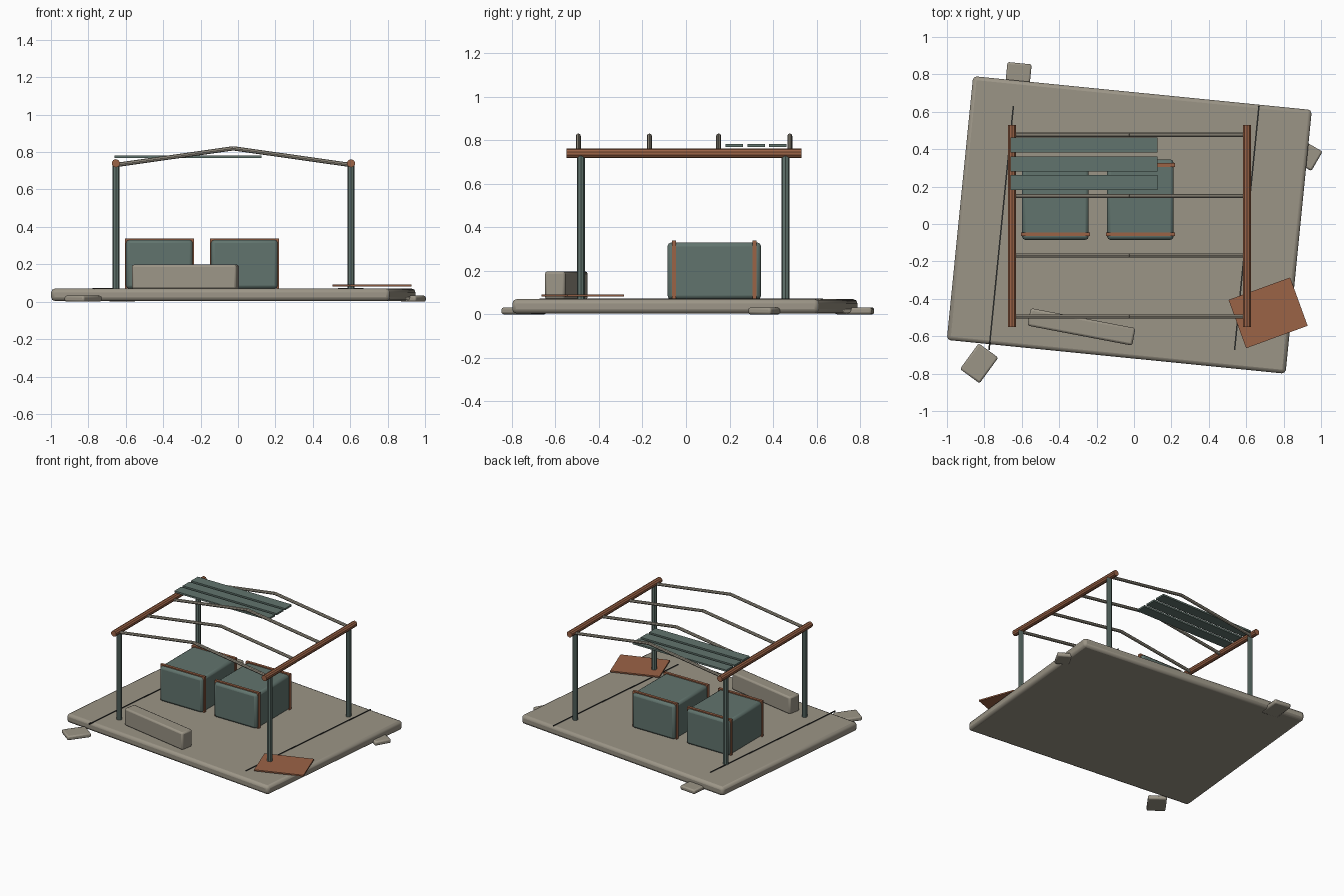
import bpy
from math import radians
from mathutils import Vector

cube = bpy.data.objects.get("Cube")
if cube:
    bpy.data.objects.remove(cube, do_unlink=True)


def material(name, rgb):
    m = bpy.data.materials.new(name)
    m.use_nodes = True
    m.diffuse_color = (*rgb, 1)
    m.node_tree.nodes["Principled BSDF"].inputs["Base Color"].default_value = (*rgb, 1)
    return m


concrete = material("concrete", (0.33, 0.30, 0.24))
green = material("weathered green", (0.12, 0.175, 0.155))
rust = material("rust", (0.33, 0.125, 0.062))
dark = material("dark crack", (0.02, 0.022, 0.02))


def box(name, center, size, mat, angle=0, bevel=0, segments=2):
    bpy.ops.mesh.primitive_cube_add(size=1, location=center, rotation=(0, 0, radians(angle)))
    ob = bpy.context.object
    ob.name = name
    ob.scale = size
    bpy.ops.object.transform_apply(location=False, rotation=False, scale=True)
    ob.data.materials.append(mat)
    if bevel:
        mod = ob.modifiers.new("bevel", "BEVEL")
        mod.width, mod.segments = bevel, segments
        bpy.ops.object.shade_smooth_by_angle(angle=radians(35))
    return ob


def rod(name, start, end, radius, mat, sides=8):
    a, b = Vector(start), Vector(end)
    bpy.ops.mesh.primitive_cylinder_add(vertices=sides, radius=radius,
                                        depth=(b - a).length, location=(a + b) / 2)
    ob = bpy.context.object
    ob.name = name
    ob.rotation_euler = (b - a).to_track_quat("Z", "Y").to_euler()
    ob.data.materials.append(mat)
    return ob


# Ground slab with its two long cracks
TURN = -5.7
TOP = 0.07
box("ground_slab", (-0.025, -0.005, 0.037), (1.82, 1.417, 0.066), concrete, TURN, 0.02)
for side, x in (("right", -0.71), ("left", 0.603)):
    box(f"crack_{side}", (x, -0.022, TOP + 0.001), (0.008, 1.31, 0.006), dark, TURN)

# Broken chunks around the slab
box("chunk_front", (-0.828, -0.745, 0.016), (0.13, 0.17, 0.032), concrete, -36, 0.01)
box("chunk_back", (-0.62, 0.775, 0.016), (0.13, 0.17, 0.032), concrete, TURN, 0.01)
box("chunk_side", (0.935, 0.36, 0.016), (0.12, 0.1, 0.032), concrete, 60, 0.01)

# Posts and side beams
POST_X = {"right": -0.653, "left": 0.604}
BEAM_Z = 0.74
for side, x in POST_X.items():
    for end, y in (("front", -0.483), ("back", 0.457)):
        rod(f"post_{end}_{side}", (x, y, TOP - 0.01), (x, y, BEAM_Z), 0.0185, green)
    rod(f"beam_{side}", (x, -0.55, BEAM_Z), (x, 0.53, BEAM_Z), 0.022, rust, 10)

# Bent rafters
ridge_x = -0.025
for i, y in enumerate((-0.495, -0.168, 0.15, 0.477)):
    for side, x in POST_X.items():
        rod(f"rafter_{i}_{side}", (x * 1.01, y, 0.73), (ridge_x, y, 0.82), 0.0115, concrete)

# Remaining roof slats
for i, y in enumerate((0.222, 0.322, 0.422)):
    box(f"roof_slat_{i}", (-0.267, y, 0.776), (0.785, 0.08, 0.013), green)

# Crates, each wrapped by two bands
for side, x in (("right", -0.42), ("left", 0.034)):
    box(f"crate_{side}", (x, 0.13, 0.2), (0.356, 0.43, 0.262), green, 0, 0.018)
    for end, y in (("front", -0.055), ("back", 0.315)):
        box(f"band_top_{end}_{side}", (x, y, 0.331), (0.368, 0.02, 0.016), rust)
        for s in (-1, 1):
            box(f"band_side_{end}_{side}", (x + s * 0.178, y, 0.204), (0.012, 0.02, 0.268), rust)

# Fallen block and loose sheet
box("fallen_block", (-0.281, -0.55, 0.133), (0.57, 0.095, 0.13), concrete, -10.8, 0.012)
box("loose_sheet", (0.717, -0.475, 0.087), (0.35, 0.275, 0.01), rust, 20)
